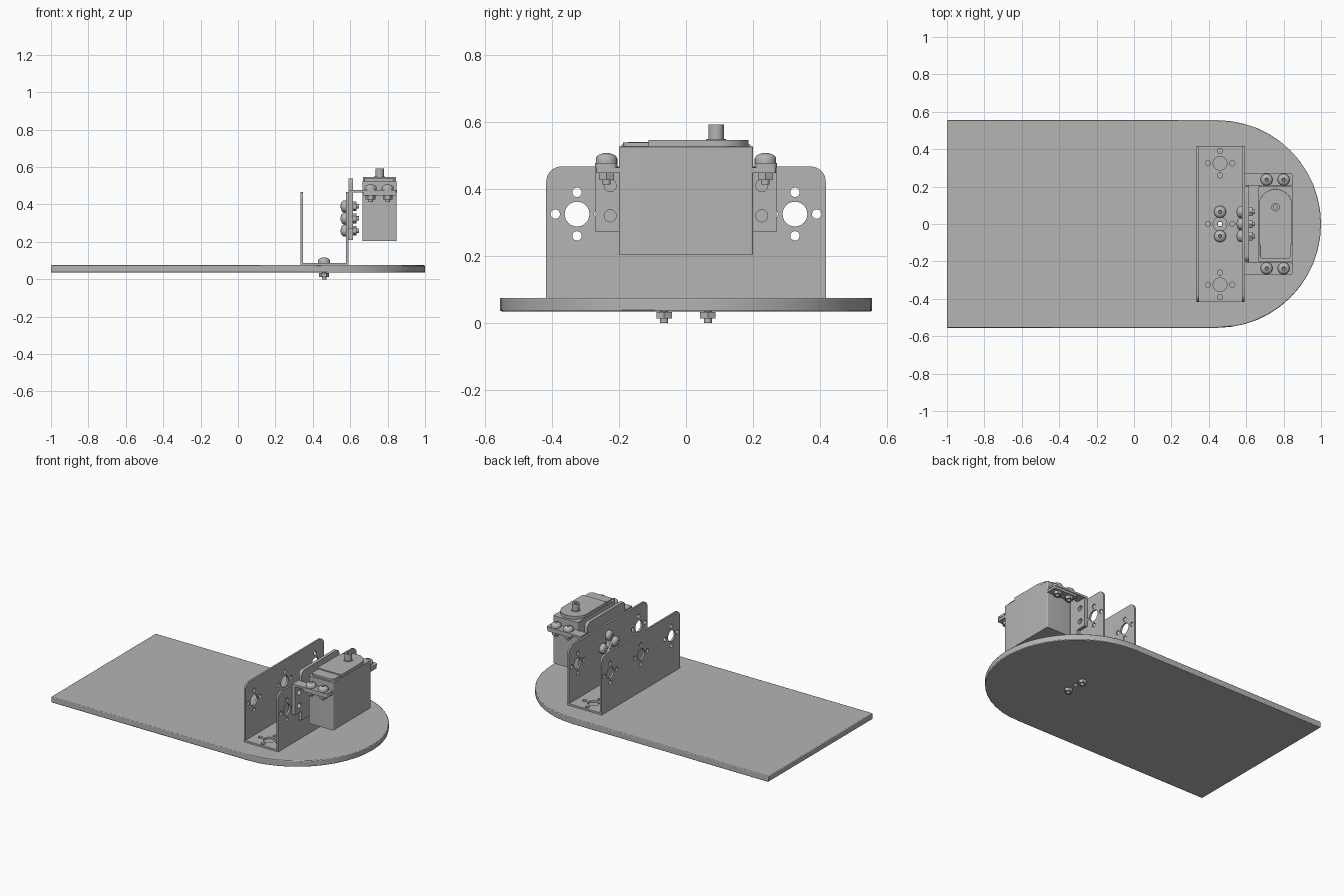
import bpy
import bmesh
from math import sin, cos, pi, radians
from mathutils import Matrix

if "Cube" in bpy.data.objects:
    bpy.data.objects.remove(bpy.data.objects["Cube"])

grey = bpy.data.materials.new("plain grey")
grey.use_nodes = True
COLOUR = (0.46, 0.46, 0.46, 1)
grey.diffuse_color = COLOUR
grey.node_tree.nodes["Principled BSDF"].inputs["Base Color"].default_value = COLOUR

UPRIGHT = Matrix(((0, 0, 1, 0), (1, 0, 0, 0), (0, 1, 0, 0), (0, 0, 0, 1)))
FLAT = Matrix.Identity(4)


def finish(name, bm, bevel=0):
    bmesh.ops.remove_doubles(bm, verts=bm.verts, dist=0.0001)
    bmesh.ops.recalc_face_normals(bm, faces=bm.faces)
    mesh = bpy.data.meshes.new(name)
    bm.to_mesh(mesh)
    bm.free()
    mesh.materials.append(grey)
    ob = bpy.data.objects.new(name, mesh)
    bpy.context.collection.objects.link(ob)
    bpy.ops.object.select_all(action="DESELECT")
    ob.select_set(True)
    bpy.context.view_layer.objects.active = ob
    bpy.ops.object.shade_smooth_by_angle(angle=radians(30))
    if bevel:
        mod = ob.modifiers.new("soft edges", "BEVEL")
        mod.width = bevel
        mod.segments = 2
        mod.limit_method = "ANGLE"
        mod.angle_limit = radians(50)
    return ob


def arc(cx, cy, r, start, end, steps):
    return [(cx + r * cos(start + (end - start) * i / steps),
             cy + r * sin(start + (end - start) * i / steps)) for i in range(steps + 1)]


def hole(cx, cy, r):
    return arc(cx, cy, r, 0, 2 * pi, 24)[:-1]


def rounded(x0, x1, y0, y1, radii):
    """Rectangle with corner radii listed from lower left, anticlockwise."""
    pts = []
    corners = [(x0, y0, 1, 1), (x1, y0, -1, 1), (x1, y1, -1, -1), (x0, y1, 1, -1)]
    for i, ((x, y, sx, sy), r) in enumerate(zip(corners, radii)):
        a = pi + i * pi / 2
        pts += arc(x + sx * r, y + sy * r, r, a, a + pi / 2, 8) if r else [(x, y)]
    return pts


def hub_holes(cx, cy):
    """Large bore ringed by four small holes."""
    loops = [hole(cx, cy, 0.037)]
    return loops + [hole(cx + 0.065 * dx, cy + 0.065 * dy, 0.014)
                    for dx, dy in ((1, 0), (-1, 0), (0, 1), (0, -1))]


def plate(name, loops, low, high, frame=FLAT, bevel=0):
    """Flat outline with holes, given thickness along the frame's third axis."""
    curve = bpy.data.curves.new(name, "CURVE")
    curve.dimensions = "2D"
    curve.fill_mode = "BOTH"
    curve.extrude = (high - low) / 2
    for loop in loops:
        spline = curve.splines.new("POLY")
        spline.points.add(len(loop) - 1)
        for p, (u, v) in zip(spline.points, loop):
            p.co = (u, v, 0, 1)
        spline.use_cyclic_u = True
    temp = bpy.data.objects.new("outline", curve)
    bpy.context.collection.objects.link(temp)
    graph = bpy.context.evaluated_depsgraph_get()
    mesh = bpy.data.meshes.new_from_object(temp.evaluated_get(graph))
    bm = bmesh.new()
    bm.from_mesh(mesh)
    bm.transform(frame @ Matrix.Translation((0, 0, (low + high) / 2)))
    bpy.data.objects.remove(temp)
    bpy.data.meshes.remove(mesh)
    return finish(name, bm, bevel)


def lathe(name, profile, frame, sides=24):
    """Turn (radius, height) points about the frame's third axis."""
    bm = bmesh.new()
    verts = [bm.verts.new((r, 0, z)) for r, z in profile]
    edges = [bm.edges.new(pair) for pair in zip(verts, verts[1:])]
    bmesh.ops.spin(bm, geom=verts + edges, axis=(0, 0, 1), cent=(0, 0, 0),
                   angle=2 * pi, steps=sides)
    bm.transform(frame)
    return finish(name, bm)


def fastener(name, frame, grip):
    """Pan head screw with its head above zero, and a hex nut below the grip."""
    dome = [(0.032 * cos(a), 0.012 + 0.017 * sin(a)) for a in (0, 0.4, 0.75, 1.1)]
    lathe(name + "_screw", [(0, -grip - 0.033), (0.012, -grip - 0.033), (0.012, 0),
                            (0.032, 0)] + dome + [(0.009, 0.029), (0.006, 0.016), (0, 0.014)], frame)
    lathe(name + "_nut", [(0.012, -grip), (0.026, -grip), (0.026, -grip - 0.02),
                          (0.012, -grip - 0.02)], frame, 6)


# Base board with a round end
board = [(-1, -0.555)] + arc(0.445, 0, 0.555, -pi / 2, pi / 2, 24) + [(-1, 0.555)]
plate("base_board", [board, hole(0.46, 0, 0.012)], 0.035, 0.075, bevel=0.005)

# U channel: two walls and a floor
HUBS = (-0.325, 0, 0.325)
wall = [rounded(-0.417, 0.417, 0.075, 0.467, (0, 0, 0.045, 0.045))]
floor = [rounded(0.34, 0.585, -0.417, 0.417, (0, 0, 0, 0))]
for y in HUBS:
    wall += hub_holes(y, 0.325)
    floor += hub_holes(0.46, y)
plate("channel_left_wall", wall, 0.578, 0.59, UPRIGHT)
plate("channel_right_wall", wall, 0.335, 0.347, UPRIGHT)
plate("channel_floor", floor, 0.0755, 0.0875)

# Servo bracket: stepped back plate and two side arms
half = [(0.2, 0.21), (0.2, 0.272), (0.27, 0.272), (0.27, 0.466), (0.2, 0.466)]
half += arc(0.17, 0.51, 0.03, 0, pi / 2, 6)
back = half + [(-y, z) for y, z in reversed(half)]
side_holes = [hole(s * 0.226, z, 0.018) for s in (-1, 1) for z in (0.32, 0.41)]
plate("bracket_back", [back] + hub_holes(0, 0.325) + side_holes, 0.592, 0.614, UPRIGHT)
for side, label in ((1, "back"), (-1, "front")):
    y0, y1 = sorted((side * 0.205, side * 0.272))
    slots = [hole(x, side * 0.237, 0.013) for x in (0.709, 0.8)]
    plate(label + "_bracket_arm",
          [rounded(0.592, 0.85, y0, y1, (0, 0.018, 0.018, 0))] + slots, 0.464, 0.478)
    y0, y1 = sorted((side * 0.19, side * 0.268))
    plate(label + "_servo_ear",
          [rounded(0.667, 0.847, y0, y1, (0.008,) * 4)] + slots, 0.447, 0.4635)
    for i, x in enumerate((0.709, 0.8)):
        fastener(f"{label}_ear_{i}", Matrix.Translation((x, side * 0.237, 0.478)), 0.031)

# Servo case, lid, step and output shaft
plate("servo_case", [rounded(0.665, 0.848, -0.2, 0.2, (0.006,) * 4)], 0.205, 0.526,
      bevel=0.004)
lid = [(0.667, -0.112), (0.846, -0.112)] + arc(0.7565, 0.097, 0.0895, 0, pi, 24)
plate("servo_lid", [lid], 0.522, 0.546, bevel=0.004)
plate("servo_lid_step", [rounded(0.675, 0.838, -0.188, -0.11, (0.02, 0.02, 0, 0))],
      0.522, 0.539, bevel=0.004)
lathe("output_shaft", [(0, 0.54), (0.03, 0.54), (0.03, 0.549), (0.023, 0.549), (0.023, 0.593),
                       (0.011, 0.593), (0.011, 0.565), (0, 0.565)],
      Matrix.Translation((0.757, 0.09, 0)))

# Fasteners holding the channel to the board
for side, label in ((1, "back"), (-1, "front")):
    fastener(label + "_floor", Matrix.Translation((0.46, side * 0.065, 0.0875)), 0.0545)

# Fasteners holding the bracket to the channel, heads inside the channel
for i in range(4):
    a = i * pi / 2
    spot = Matrix.Translation((0.578, 0.065 * cos(a), 0.325 + 0.065 * sin(a)))
    fastener(f"bracket_{i}", spot @ Matrix.Rotation(-pi / 2, 4, "Y"), 0.036)
